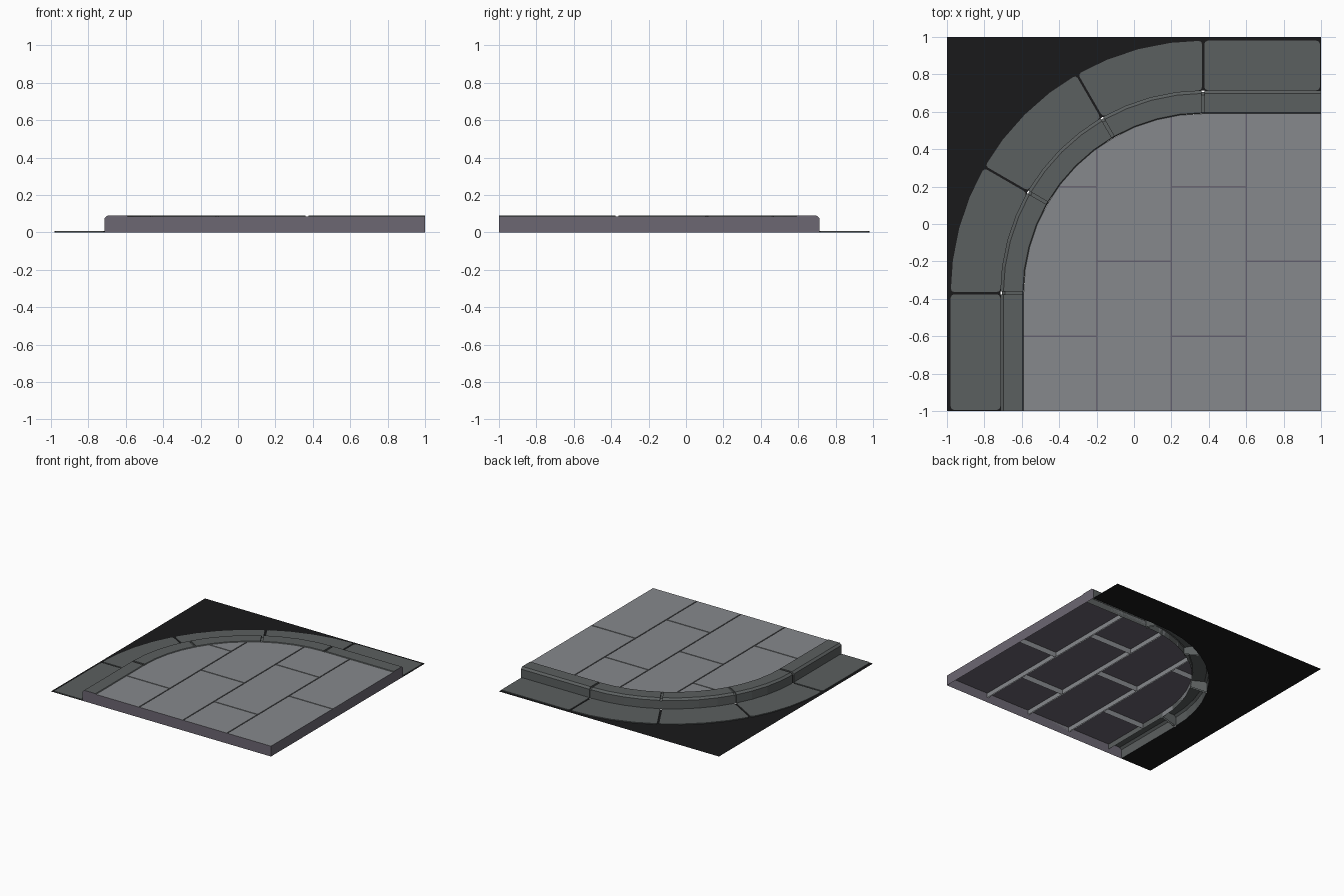
import bpy, bmesh, math
from mathutils import Vector

if "Cube" in bpy.data.objects:
    bpy.data.objects.remove(bpy.data.objects["Cube"])

CX, CY = 0.37, -0.37          # centre of the corner arc
R_IN, R_CURB, R_OUT = 0.96, 1.085, 1.35
STEPS = 4                     # facets per 30 degree stone


def material(name, rgb):
    m = bpy.data.materials.new(name)
    m.diffuse_color = (*rgb, 1)
    m.use_nodes = True
    m.node_tree.nodes["Principled BSDF"].inputs["Base Color"].default_value = m.diffuse_color
    return m


ASPHALT = material("asphalt", (0.010, 0.010, 0.011))
KERB = material("dark_stone", (0.105, 0.115, 0.115))
PAVER = material("pale_stone", (0.24, 0.25, 0.265))
MORTAR = material("mortar", (0.15, 0.135, 0.17))


def finish(bm, name, mat):
    me = bpy.data.meshes.new(name)
    bm.to_mesh(me)
    bm.free()
    me.materials.append(mat)
    ob = bpy.data.objects.new(name, me)
    bpy.context.collection.objects.link(ob)
    return ob


def frame(a, shift=0.0):
    """Origin and outward direction at arc angle a, shifted along the path."""
    d = Vector((math.cos(a), math.sin(a), 0))
    return Vector((CX, CY, 0)) + Vector((d.y, -d.x, 0)) * shift, d


def stone_frames(i, gap):
    """Path frames of stone i: 0 and 4 are straight, 1 to 3 follow the arc."""
    if i == 0:
        return [frame(math.pi, -0.63), frame(math.pi, -gap)]
    if i == 4:
        return [frame(math.pi / 2, gap), frame(math.pi / 2, 0.63)]
    a0 = math.radians(210 - 30 * i)
    out = [frame(a0 - math.radians(30) * k / STEPS) for k in range(STEPS + 1)]
    out[0] = frame(a0, gap)
    out[-1] = frame(a0 - math.radians(30), -gap)
    return out


def ring(r):
    """Full outline curve at radius r, from the front edge to the right edge."""
    fr = [frame(math.pi, -0.63)]
    fr += [frame(math.pi - math.pi / 2 * k / (3 * STEPS)) for k in range(3 * STEPS + 1)]
    fr.append(frame(math.pi / 2, 0.63))
    return [o + d * r for o, d in fr]


def sweep(frames, profile, name, mat, caps=(True, True)):
    bm = bmesh.new()
    rows = [[bm.verts.new(o + d * r + Vector((0, 0, z))) for r, z in profile]
            for o, d in frames]
    for a, b in zip(rows, rows[1:]):
        for j in range(len(profile) - 1):
            bm.faces.new((a[j], a[j + 1], b[j + 1], b[j]))
    for row, cap in ((rows[0][::-1], caps[0]), (rows[-1], caps[1])):
        if cap:
            bm.faces.new(row)
    bmesh.ops.recalc_face_normals(bm, faces=bm.faces)
    return finish(bm, name, mat)


def flat(points, z, name, mat):
    bm = bmesh.new()
    f = bm.faces.new([bm.verts.new((p[0], p[1], z)) for p in points])
    f.normal_update()
    if f.normal.z < 0:
        f.normal_flip()
    bmesh.ops.triangulate(bm, faces=[f])
    return finish(bm, name, mat)


# road surface outside the kerb
flat(ring(R_CURB) + [Vector((1, 1, 0)), Vector((-1, 1, 0)), Vector((-1, -1, 0))],
     0, "road_surface", ASPHALT)

# gutter stones with rounded corners
for i in range(5):
    fr = stone_frames(i, 0.006)
    if i == 0:
        fr[0] = frame(math.pi, -0.624)
    if i == 4:
        fr[1] = frame(math.pi / 2, 0.624)
    pts = [o + d * R_OUT for o, d in fr] + [o + d * R_CURB for o, d in reversed(fr)]
    bm = bmesh.new()
    vs = [bm.verts.new((p.x, p.y, 0.007)) for p in pts]
    face = bm.faces.new(vs)
    n = len(fr)
    bmesh.ops.bevel(bm, geom=[vs[0], vs[n - 1], vs[n], vs[-1]], offset=0.018,
                    segments=2, profile=0.5, affect='VERTICES')
    side = bmesh.ops.extrude_edge_only(bm, edges=bm.edges[:])
    for v in side["geom"]:
        if isinstance(v, bmesh.types.BMVert):
            v.co.z = 0
    bmesh.ops.recalc_face_normals(bm, faces=bm.faces)
    finish(bm, f"gutter_stone_{i}", KERB)

# kerb stones with a chamfered outer edge, and recessed joints between them
kerb = [(R_CURB, 0), (R_CURB, 0.075), (R_CURB - 0.017, 0.09),
        (R_IN + 0.005, 0.09), (R_IN, 0.085), (R_IN, 0.035)]
joint = [(r - 0.008 if r > 1 else r, max(z - 0.01, 0)) for r, z in kerb]
for i in range(5):
    sweep(stone_frames(i, 0.008), kerb, f"kerb_stone_{i}", KERB, (i > 0, i < 4))
for i in range(4):
    a = math.radians(180 - 30 * i)
    sweep([frame(a, -0.008), frame(a, 0.008)], joint, f"kerb_joint_{i}", KERB, (False, False))

# mortar bed under the pavers
bed = ring(R_IN)
flat(bed + [Vector((1, -1, 0))], 0.078, "mortar_bed", MORTAR)

# end walls on the two straight cut sides (mirror images across the diagonal)
wall = [(1, 0), (1, 0.085), (-0.59, 0.085), (-0.595, 0.09),
        (-0.698, 0.09), (-0.715, 0.075), (-0.715, 0)]
for name, place in (("front_wall", lambda u, z: (u, -1, z)),
                    ("right_wall", lambda u, z: (1, -u, z))):
    bm = bmesh.new()
    bm.faces.new([bm.verts.new(place(u, z)) for u, z in wall])
    bm.normal_update()
    for f in bm.faces:
        if f.normal.x - f.normal.y < 0:
            f.normal_flip()
    finish(bm, name, MORTAR)


def clip(poly, a, b):
    """Keep the part of a polygon on the right of line a-b."""
    n = Vector((b.y - a.y, a.x - b.x, 0))
    out = []
    for p, q in zip(poly, poly[1:] + poly[:1]):
        dp, dq = (p - a).dot(n), (q - a).dot(n)
        if dp >= 0:
            out.append(p)
        if dp * dq < 0:
            out.append(p.lerp(q, dp / (dp - dq)))
    return out


# staggered pavers, cut to the kerb line
def paver(x0, y0, y1, name):
    g = 0.004
    xa, xb = x0 + g, x0 + 0.4 - (g if x0 < 0.5 else 0)
    ya, yb = max(y0 + g, -1), y1 - g
    if y0 <= -1:
        ya = -1
    poly = [Vector(p) for p in ((xa, ya, 0), (xb, ya, 0), (xb, yb, 0), (xa, yb, 0))]
    for a, b in zip(bed, bed[1:]):
        poly = clip(poly, a, b)
        if len(poly) < 3:
            return
    bm = bmesh.new()
    top = [bm.verts.new((p.x, p.y, 0.085)) for p in poly]
    low = [bm.verts.new((p.x, p.y, 0.04)) for p in poly]
    bm.faces.new(top)
    for k in range(len(poly)):
        j = (k + 1) % len(poly)
        bm.faces.new((low[k], low[j], top[j], top[k]))
    bmesh.ops.remove_doubles(bm, verts=bm.verts, dist=0.0005)
    finish(bm, name, PAVER)


for c in range(4):
    cuts = [-1, -0.6, 0.2, 0.61] if c % 2 == 0 else [-1, -0.2, 0.6]
    for r, (y0, y1) in enumerate(zip(cuts, cuts[1:])):
        paver(-0.6 + 0.4 * c, y0, y1, f"paver_{c}_{r}")
